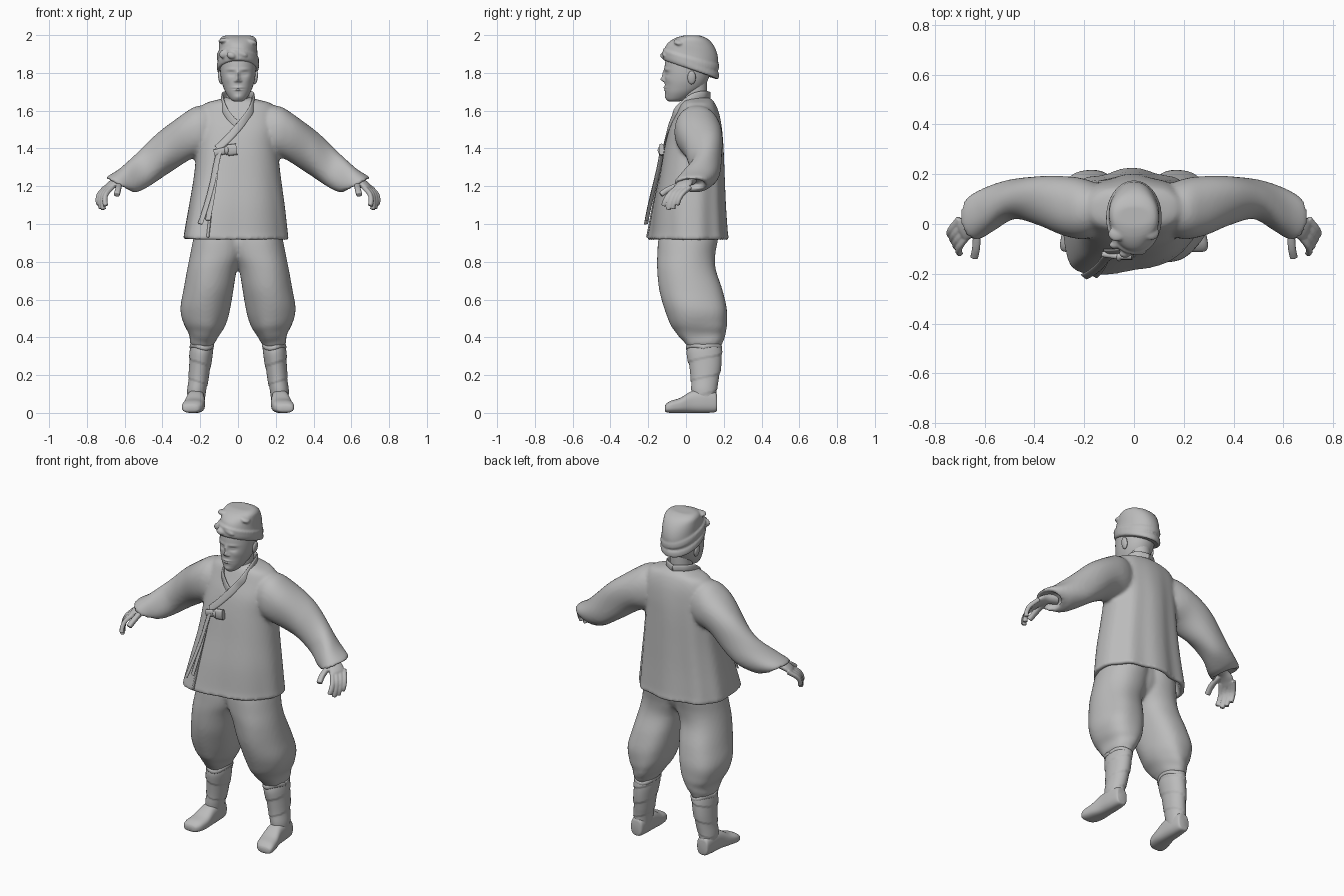
import bpy, bmesh, math
from mathutils import Vector, Matrix
from mathutils.bvhtree import BVHTree

if "Cube" in bpy.data.objects:
    bpy.data.objects.remove(bpy.data.objects["Cube"])

clay = bpy.data.materials.new("plain_grey")
clay.use_nodes = True
GREY = (0.5, 0.5, 0.5, 1)
clay.diffuse_color = GREY
clay.node_tree.nodes["Principled BSDF"].inputs["Base Color"].default_value = GREY
parts = []


def finish(name, bm):
    """Turn a bmesh into an object."""
    bmesh.ops.recalc_face_normals(bm, faces=bm.faces)
    mesh = bpy.data.meshes.new(name)
    bm.to_mesh(mesh)
    bm.free()
    mesh.materials.append(clay)
    obj = bpy.data.objects.new(name, mesh)
    bpy.context.collection.objects.link(obj)
    parts.append(obj)
    return obj


def fuse(name, objs, voxel, rounds):
    """Melt overlapping pieces into one seamless skin."""
    bm = bmesh.new()
    for obj in objs:
        bm.from_mesh(obj.data)
        parts.remove(obj)
        bpy.data.objects.remove(obj)
    whole = finish(name, bm)
    remesh = whole.modifiers.new("Remesh", 'REMESH')
    remesh.mode = 'VOXEL'
    remesh.voxel_size = voxel
    remesh.use_smooth_shade = True
    soften = whole.modifiers.new("Soften", 'SMOOTH')
    soften.factor = .5
    soften.iterations = rounds


def spline(rows, steps):
    """Smooth curve through rows of equal length."""
    out = []
    last = len(rows) - 1
    for i in range(last):
        p, q, r, s = (rows[min(max(i + k, 0), last)] for k in (-1, 0, 1, 2))
        for j in range(steps):
            t = j / steps
            out.append([b + t / 2 * (c - a + t * (2*a - 5*b + 4*c - d + t * (3*(b - c) + d - a)))
                        for a, b, c, d in zip(p, q, r, s)])
    return out + [list(rows[-1])]


def loft(name, sections, steps=6, seg=48, power=1.0, fold=None, shape=None, flip=1):
    """Skin rings, each given as centre and two half-axis vectors in one row."""
    bm = bmesh.new()
    rings = []
    curve = spline(sections, steps)
    for k, row in enumerate(curve):
        c, a, b = Vector(row[:3]), Vector(row[3:6]), Vector(row[6:])
        ring = []
        for n in range(seg):
            ang = math.tau * n / seg
            u, v = (math.copysign(abs(w) ** power, w) for w in (math.cos(ang), math.sin(ang)))
            r = 1 + (fold(k / (len(curve) - 1), ang) if fold else 0)
            p = c + (a * u + b * v) * r
            if shape:
                p = shape(p)
            ring.append(bm.verts.new((p.x * flip, p.y, p.z)))
        rings.append(ring)
    for lo, hi in zip(rings, rings[1:]):
        for n in range(seg):
            m = (n + 1) % seg
            bm.faces.new((lo[n], lo[m], hi[m], hi[n]))
    bm.faces.new(rings[0][::-1])
    bm.faces.new(rings[-1])
    return finish(name, bm)


def level(rows):
    """Rows of z, x range, y range and optional slope to upright sections."""
    return [((x0 + x1) / 2, (y0 + y1) / 2, z, (x1 - x0) / 2, 0, 0,
             0, (y1 - y0) / 2, (y1 - y0) / 2 * (tilt[0] if tilt else 0))
            for z, x0, x1, y0, y1, *tilt in rows]


def band(name, pts, width, thick, flip=1, steps=6, flat=None):
    """Flat strip along a path, facing away from the body axis."""
    path = [Vector(p) for p in spline(pts, steps)]
    rows = []
    for i, p in enumerate(path):
        tangent = (path[min(i + 1, len(path) - 1)] - path[max(i - 1, 0)]).normalized()
        out = Vector(flat) if flat else Vector((p.x, p.y - .04, 0)).normalized()
        side = tangent.cross(out).normalized()
        rows.append((*p, *(side * width), *(side.cross(tangent) * thick)))
    return loft(name, rows, 1, 12, .7, flip=flip)


def blob(name, centre, size, turn=0):
    bm = bmesh.new()
    bmesh.ops.create_uvsphere(bm, u_segments=20, v_segments=12, radius=1)
    bm.transform(Matrix.Translation(centre) @ Matrix.Rotation(turn, 4, 'Y') @ Matrix.Diagonal((*size, 1)))
    return finish(name, bm)


# Jacket body: wavy at the back, front overlap swung to one side, hollow hem
def drape(p):
    low = min(max((1.5 - p.z) / .55, 0), 1)
    if p.y < 0:
        p.y += low * (.25 if p.x < 0 else .1) * p.x * min(1, -p.y / .1)
    p.z += low * .03 * max(0, -p.x - .1)
    return p


def jacket_folds(t, ang):
    back = max(0, math.sin(ang))
    return t * (.05 * back * math.sin(9 * ang) + .015 * math.sin(5 * ang + 1))


jacket = loft("jacket_body", level([
    (1.672, -.06, .06, .01, .115), (1.66, -.1, .1, -.01, .135), (1.635, -.18, .18, -.03, .155),
    (1.58, -.21, .21, -.055, .175), (1.5, -.215, .215, -.09, .188), (1.4, -.22, .21, -.115, .195),
    (1.25, -.235, .225, -.14, .2), (1.1, -.26, .245, -.165, .205), (.96, -.285, .26, -.18, .213),
    (.918, -.289, .263, -.186, .217), (.922, -.262, .237, -.162, .192), (.99, -.25, .225, -.15, .18)]),
    power=.85, seg=96, fold=jacket_folds, shape=drape)
bm = bmesh.new()
bm.from_mesh(jacket.data)
skin = BVHTree.FromBMesh(bm)
bm.free()


def front(x, z, lift=.004):
    hit = skin.ray_cast(Vector((x, -1, z)), Vector((0, 1, 0)))[0]
    return (x, (hit.y if hit else -.1) - lift, z)


# Collar, lapel and front edge
collar = [(0, .125, 1.68), (.06, .095, 1.685), (.083, .035, 1.67)]
band("collar_left", collar + [front(.072, 1.61), front(.04, 1.56), front(0, 1.51),
     front(-.06, 1.445), front(-.11, 1.4)], .02, .006)
band("collar_right", collar + [front(.072, 1.61), front(.04, 1.56), front(.01, 1.53, 0)], .019, .006, flip=-1)
band("front_edge", [front(-.11 - .05 * i / 8, 1.4 - .47 * i / 8, 0) for i in range(9)], .008, .005)

# Ribbon bow and hanging tails
bow = Vector(front(-.06, 1.39, .014))
band("bow_loop_left", [bow + Vector((.005 + .016 * i, 0, .002 * i)) for i in range(4)], .03, .014, flat=(0, -1, 0))
band("bow_loop_right", [bow + Vector((-.005 - .02 * i, .003 * i, -.005 * i)) for i in range(4)],
     .019, .012, flat=(0, -1, 0))
blob("bow_knot", bow, (.014, .02, .024))
for name, x_end, z_end, lift in (("ribbon_tail_long", -.2, 1.0, .03), ("ribbon_tail_short", -.16, 1.02, .022)):
    pts = [tuple(bow + Vector((-.04, 0, -.005)))]
    for i in range(1, 6):
        t = i / 5
        pts.append(front(-.11 + (x_end + .11) * t ** 1.5, 1.385 + (z_end - 1.385) * t, lift * (.5 + t / 2)))
    band(name, pts, .016, .004)

# Head with sculpted features: centre x, z, radius x, radius z, depth
features = [(0, 1.765, .012, .012, .02), (0, 1.79, .009, .022, .012), (.036, 1.797, .019, .012, -.011),
            (.036, 1.797, .014, .006, .006), (.036, 1.818, .026, .007, .004), (.014, 1.757, .007, .006, .008),
            (0, 1.722, .024, .006, .007), (0, 1.71, .02, .005, .006), (0, 1.715, .026, .002, -.004),
            (0, 1.672, .02, .013, .006), (.055, 1.765, .02, .02, .004)]


def sculpt(p):
    if p.y < -.02:
        p.y -= sum(d * math.exp(-((abs(p.x) - x) / rx) ** 2 - ((p.z - z) / rz) ** 2)
                   for x, z, rx, rz, d in features)
    return p


loft("head", level([
    (1.648, -.02, .02, -.09, -.04), (1.66, -.04, .04, -.102, 0), (1.69, -.062, .062, -.109, .05),
    (1.72, -.076, .076, -.112, .09), (1.76, -.088, .088, -.112, .115), (1.81, -.094, .094, -.114, .13),
    (1.87, -.095, .095, -.108, .14), (1.92, -.09, .09, -.09, .13)]),
    steps=10, seg=112, power=.95, shape=sculpt)
loft("neck", level([(1.56, -.08, .08, -.05, .11), (1.63, -.062, .062, -.022, .105),
                    (1.69, -.06, .06, -.02, .11), (1.78, -.06, .06, -.02, .11)]))

# Head cloth: sloping dome with pinched corners, wrapped bands and a knot
cloth = [loft("head_cloth", level([
    (1.82, -.1, .1, -.112, .15, -.34), (1.86, -.104, .104, -.115, .165, -.32),
    (1.91, -.101, .101, -.105, .168, -.24), (1.95, -.1, .1, -.085, .152, -.14),
    (1.98, -.096, .096, -.055, .122, -.06), (1.996, -.075, .075, -.02, .08, 0),
    (1.998, -.03, .03, 0, .05, 0)]), power=.92,
    fold=lambda t, ang: .015 * math.sin(4 * ang + 5 * t) * math.sin(math.pi * t))]
for name, z, slope, roll in (("cloth_band_lower", 1.836, -.36, .05), ("cloth_band_upper", 1.872, -.27, -.12)):
    loop = []
    for i in range(25):
        ang = math.tau * i / 24
        x, y = .103 * math.cos(ang), .14 * math.sin(ang)
        loop.append((x, y + .026, z + slope * y + roll * x))
    cloth.append(band(name, loop, .02, .009, steps=2))
for name, centre, size, turn in (("cloth_knot", (-.035, -.118, 1.892), (.026, .018, .018), .3),
                                 ("cloth_knot_end", (-.075, -.085, 1.9), (.026, .016, .022), -.6),
                                 ("cloth_knot_fold", (.015, -.112, 1.902), (.036, .014, .014), .35),
                                 ("cloth_corner_left", (.07, -.035, 1.965), (.034, .03, .014), .4),
                                 ("cloth_corner_right", (-.07, -.04, 1.972), (.034, .03, .014), -.1)):
    cloth.append(blob(name, centre, size, turn))
fuse("head_cloth", cloth, .006, 2)

coat, trousers = [jacket], []
for s, word in ((1, "left_"), (-1, "right_")):
    blob(word + "ear", (.094 * s, .03, 1.775), (.011, .022, .036), .15 * s)

    # Wide sleeve: upper edge, lower edge, depth range
    sleeve = [(.08, 1.61, .1, 1.36, -.02, .14), (.2, 1.626, .18, 1.36, -.06, .178),
              (.29, 1.585, .26, 1.34, -.05, .19), (.41, 1.495, .36, 1.275, 0, .195),
              (.52, 1.385, .455, 1.205, .02, .18), (.62, 1.3, .535, 1.17, -.035, .15),
              (.692, 1.252, .57, 1.176, -.062, .122), (.683, 1.236, .583, 1.184, -.045, .105),
              (.63, 1.25, .56, 1.21, -.01, .085)]
    coat.append(loft(word + "sleeve", [
        ((xt + xb) / 2, (y0 + y1) / 2, (zt + zb) / 2, (xt - xb) / 2, 0, (zt - zb) / 2, 0, (y1 - y0) / 2, 0)
        for xt, zt, xb, zb, y0, y1 in sleeve], flip=s, power=.93,
        fold=lambda t, ang: .045 * math.sin(3 * ang + 16 * t) * math.sin(math.pi * t) ** 2))

    # Hand
    across = (.35, .75, 0)
    hand = [loft(word + "palm", [(x, y, z, *(w * v for v in across), .3 * h, 0, h)
                                 for x, y, z, w, h in ((.58, .03, 1.235, .037, .028), (.63, .01, 1.226, .038, .024),
                                                       (.665, -.01, 1.21, .054, .021), (.69, -.028, 1.19, .052, .017),
                                                       (.698, -.038, 1.178, .044, .011))], seg=24, flip=s)]
    for i, finger in enumerate(("index", "middle", "ring", "little")):
        drop = (.02, 0, .005, .025)[i]
        pts = [(.665 + .012*i, -.045 + .022*i, 1.195), (.697 + .012*i, -.085 + .022*i, 1.16),
               (.705 + .012*i, -.108 + .023*i, 1.115 + drop / 2), (.7 + .012*i, -.118 + .024*i, 1.076 + drop)]
        hand.append(band(word + finger + "_finger", pts, .013, .0125, steps=4, flip=s, flat=(.8, -.4, .4)))
    hand.append(band(word + "thumb", [(.635, -.005, 1.215), (.632, -.055, 1.2), (.635, -.1, 1.18),
                                      (.642, -.134, 1.155)], .016, .015, flip=s, flat=(0, -.3, 1)))
    fuse(word + "hand", hand, .004, 3)

    # Baggy trouser leg gathered below the knee
    trousers.append(loft(word + "trouser_leg", level([
        (1.0, -.04, .21, -.12, .16), (.93, -.04, .234, -.145, .17), (.84, -.03, .252, -.152, .155),
        (.76, .004, .268, -.152, .158), (.65, .024, .288, -.14, .195), (.55, .042, .305, -.112, .218),
        (.47, .065, .288, -.082, .218), (.42, .094, .262, -.05, .21), (.375, .122, .255, -.012, .195),
        (.35, .135, .247, .008, .183)]), flip=s, power=.92,
        fold=lambda t, ang: .025 * math.sin(5 * ang + 6 * t) * t + .025 * math.sin(44 * t + 2 * ang) * t ** 4))
    band(word + "knee_tie", [(.191 + .055 * math.cos(i * math.tau / 16), .095 + .086 * math.sin(i * math.tau / 16),
                              .35 + .008 * math.sin(i)) for i in range(17)],
         .01, .012, flip=s, steps=2, flat=(.01, .02, 1))

    # Wrapped shin and soft boot
    loft(word + "wrapped_shin", level([
        (.37, .135, .25, .01, .185), (.32, .132, .256, .003, .19), (.25, .144, .259, .016, .186),
        (.18, .156, .262, .026, .174), (.12, .168, .268, .028, .163), (.05, .18, .266, .04, .16)]),
        flip=s, steps=10, fold=lambda t, ang: .06 * ((t * 3.5 + ang / math.tau) % 1) - .03)
    boot = [(.165, .2, .25, .02, .08), (.155, .185, .26, .004, .11), (.1, .178, .268, 0, .125),
            (.03, .176, .274, 0, .115), (-.03, .176, .288, 0, .08), (-.08, .186, .297, 0, .064),
            (-.105, .205, .292, .004, .048), (-.112, .225, .275, .012, .035)]
    loft(word + "boot", [((x0 + x1) / 2, y, (z0 + z1) / 2, (x1 - x0) / 2, 0, 0, 0, 0, (z1 - z0) / 2)
                         for y, x0, x1, z0, z1 in boot], power=.75, flip=s)

# Seat joining the legs, then seamless clothes
trousers.append(loft("trouser_seat", level([(.99, -.18, .18, -.1, .15), (.9, -.17, .17, -.125, .15),
                                            (.83, -.11, .11, -.1, .12), (.785, -.04, .04, -.05, .07)])))
fuse("trousers", trousers, .011, 3)
fuse("jacket", coat, .011, 3)

# Smooth shading with crisp edges kept
for obj in parts:
    obj.select_set(True)
bpy.context.view_layer.objects.active = parts[0]
bpy.ops.object.shade_smooth_by_angle(angle=math.radians(50))
